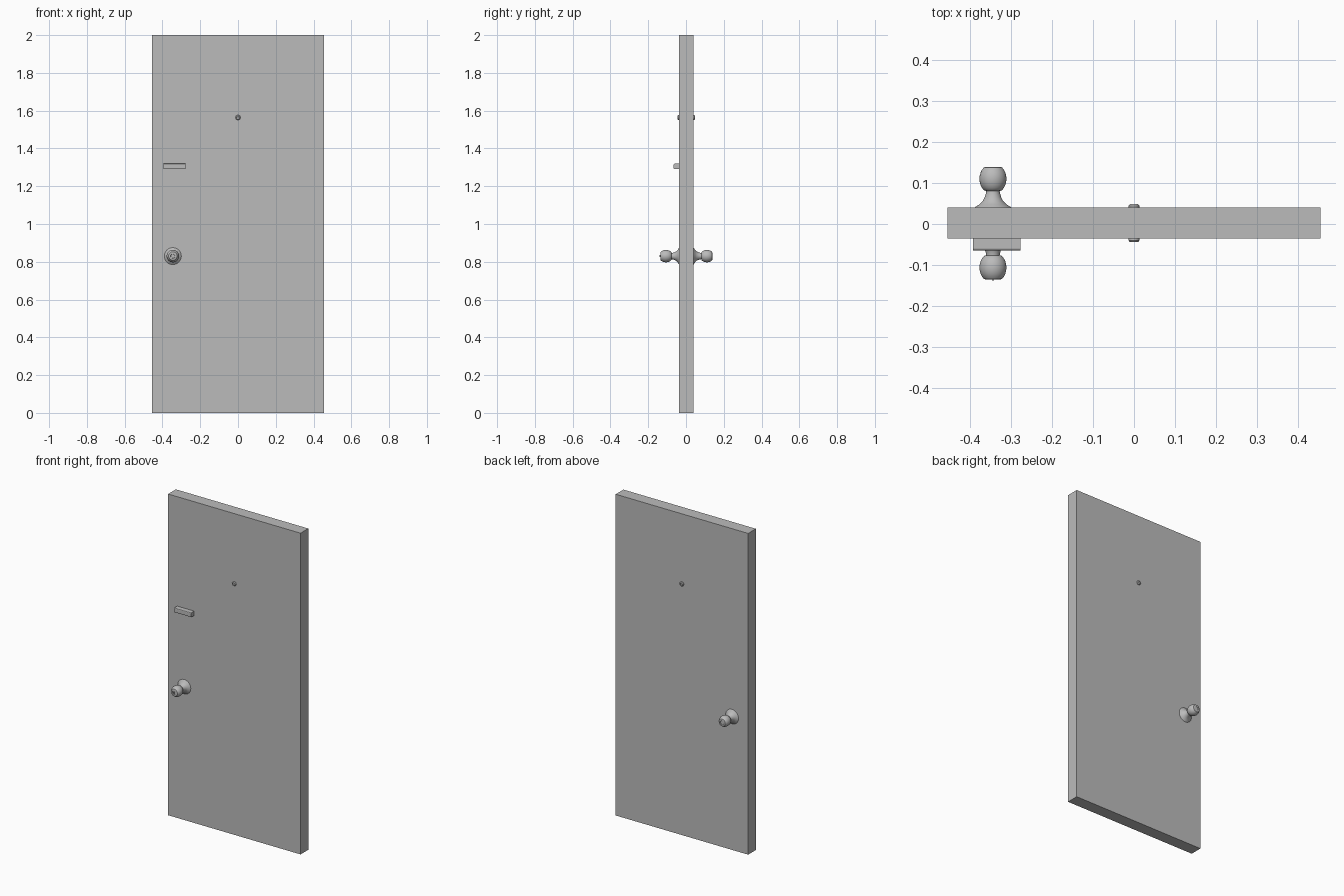
import bpy, bmesh, math

if "Cube" in bpy.data.objects:
    bpy.data.objects.remove(bpy.data.objects["Cube"])

DOOR_W, DOOR_H = 0.912, 2.0
FRONT_Y, BACK_Y = -0.036, 0.040
KNOB_X, KNOB_Z = -0.345, 0.83

grey = bpy.data.materials.new("plain_grey")
grey.diffuse_color = (0.5, 0.5, 0.5, 1)
grey.use_nodes = True
grey.node_tree.nodes["Principled BSDF"].inputs["Base Color"].default_value = grey.diffuse_color


def finish(name, bm, smooth=False):
    bmesh.ops.recalc_face_normals(bm, faces=bm.faces)
    mesh = bpy.data.meshes.new(name)
    bm.to_mesh(mesh)
    bm.free()
    mesh.materials.append(grey)
    ob = bpy.data.objects.new(name, mesh)
    bpy.context.collection.objects.link(ob)
    if smooth:
        bpy.ops.object.select_all(action='DESELECT')
        ob.select_set(True)
        bpy.context.view_layer.objects.active = ob
        bpy.ops.object.shade_smooth_by_angle(angle=math.radians(35))
    return ob


def box(name, x0, x1, y0, y1, z0, z1, bevel=0):
    bm = bmesh.new()
    bmesh.ops.create_cube(bm, size=1)
    for v in bm.verts:
        v.co = (x1 if v.co.x > 0 else x0,
                y1 if v.co.y > 0 else y0,
                z1 if v.co.z > 0 else z0)
    if bevel:  # chamfer the long edges on the exposed front side
        edges = [e for e in bm.edges
                 if all(v.co.y == y0 or abs(v.co.y - y0) < 1e-5 for v in e.verts)
                 and abs(e.verts[0].co.x - e.verts[1].co.x) > 1e-4]
        bmesh.ops.bevel(bm, geom=edges, offset=bevel, segments=2,
                        profile=0.5, affect='EDGES')
    return finish(name, bm)


def lathe(name, profile, x, y, z, side, n):
    """Turn (radius, distance from door) points round an axis along y."""
    bm = bmesh.new()
    rings = []
    for r, d in profile:
        if r == 0:
            rings.append([bm.verts.new((x, y + side * d, z))] * n)
        else:
            rings.append([bm.verts.new((x + r * math.cos(2 * math.pi * i / n),
                                        y + side * d,
                                        z + r * math.sin(2 * math.pi * i / n)))
                          for i in range(n)])
    for a, b in zip(rings, rings[1:]):
        for i in range(n):
            j = (i + 1) % n
            bm.faces.new(list(dict.fromkeys((a[i], a[j], b[j], b[i]))))
    return finish(name, bm, True)


# Door slab
box("door_slab", -DOOR_W / 2, DOOR_W / 2, FRONT_Y, BACK_Y, 0, DOOR_H)

# Knob: flared rose, neck, ball with a flat dished end
knob = [(0.045, 0), (0.043, 0.002), (0.033, 0.008), (0.025, 0.016),
        (0.020, 0.026), (0.017, 0.036), (0.0165, 0.041), (0.020, 0.0415)]
for i in range(9):
    a = math.radians(-50 + 100 * i / 8)
    knob.append((0.033 * math.cos(a) ** 0.9, 0.0705 + 0.0365 * math.sin(a)))
knob += [(0.018, 0.0995), (0.012, 0.0995), (0.011, 0.097), (0, 0.097)]

# Peephole: short bevelled barrel with a sunken lens
peephole = [(0.0135, 0), (0.0135, 0.004), (0.010, 0.0085),
            (0.007, 0.0085), (0.006, 0.006), (0, 0.007)]

for label, y, side in (("front", FRONT_Y, -1), ("back", BACK_Y, 1)):
    lathe(label + "_knob", knob, KNOB_X, y, KNOB_Z, side, 32)
    lathe(label + "_peephole", peephole, 0, y, 1.564, side, 16)

# Small lock tab on the front knob
box("lock_tab", KNOB_X - 0.0015, KNOB_X + 0.0015, -0.140, -0.132,
    KNOB_Z - 0.006, KNOB_Z + 0.006)

# Horizontal bar fitting above the knob
box("bar_fitting", -0.394, -0.278, -0.065, FRONT_Y + 0.001, 1.29, 1.319, 0.005)
